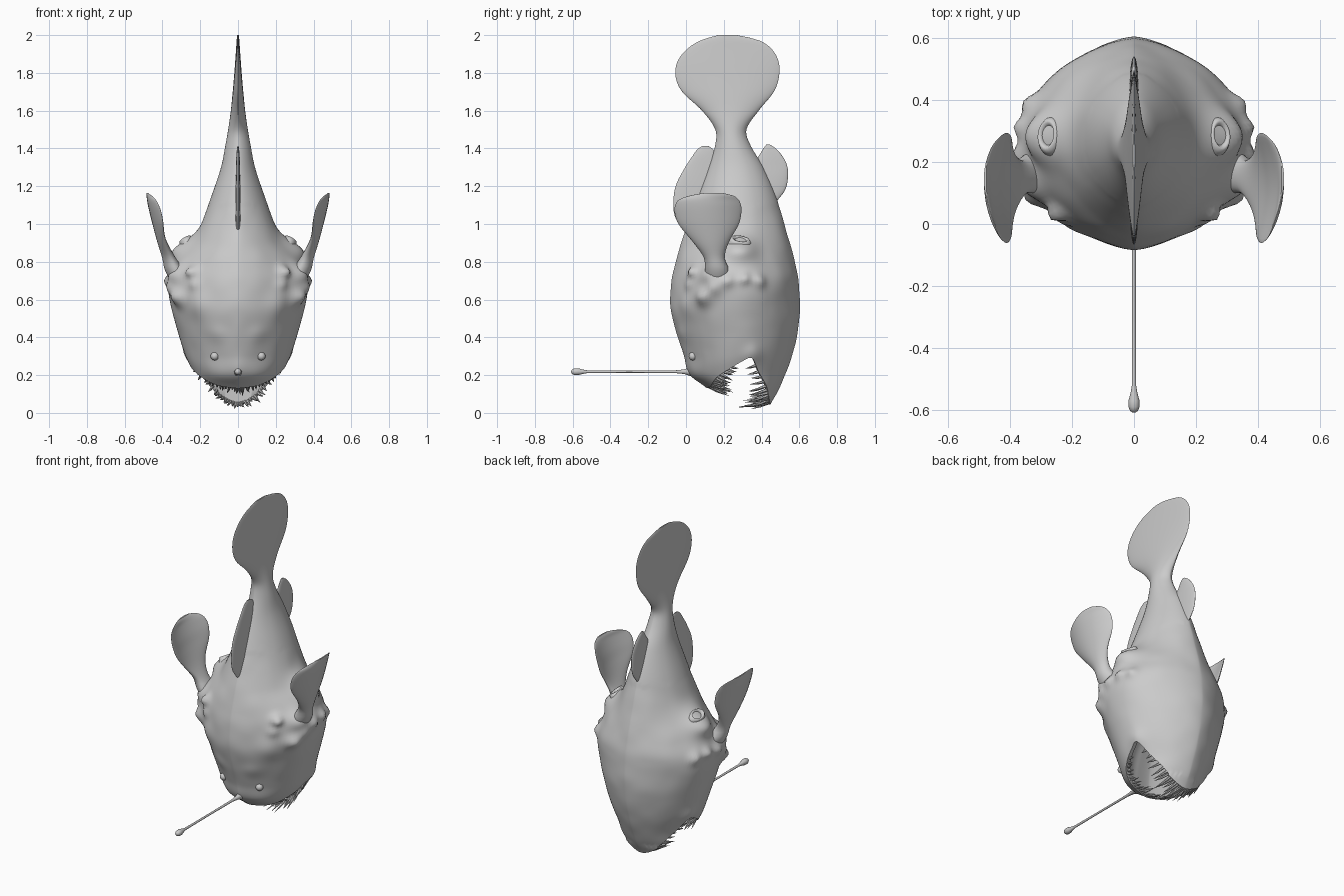
import bpy, bmesh, math, random
from mathutils import Vector, noise

if "Cube" in bpy.data.objects:
    bpy.data.objects.remove(bpy.data.objects["Cube"])

random.seed(4)

def finish(name, bm, sharp=50):
    bmesh.ops.recalc_face_normals(bm, faces=bm.faces[:])
    me = bpy.data.meshes.new(name)
    bm.to_mesh(me)
    bm.free()
    ob = bpy.data.objects.new(name, me)
    bpy.context.collection.objects.link(ob)
    bpy.ops.object.select_all(action='DESELECT')
    ob.select_set(True)
    bpy.context.view_layer.objects.active = ob
    bpy.ops.object.shade_smooth_by_angle(angle=math.radians(sharp))
    return ob

def curve_at(rows, z):
    """Smooth interpolation of table rows keyed by their first value."""
    z = min(max(z, rows[0][0]), rows[-1][0])
    i = max(k for k in range(len(rows) - 1) if rows[k][0] <= z)
    slope = lambda k, c: ((rows[min(k + 1, len(rows) - 1)][c] - rows[max(k - 1, 0)][c]) /
                          (rows[min(k + 1, len(rows) - 1)][0] - rows[max(k - 1, 0)][0]))
    h = rows[i + 1][0] - rows[i][0]
    t = (z - rows[i][0]) / h
    out = []
    for c in range(1, len(rows[0])):
        a, b = rows[i][c], rows[i + 1][c]
        out.append(a * (2*t**3 - 3*t*t + 1) + b * (3*t*t - 2*t**3) +
                   h * (slope(i, c) * (t**3 - 2*t*t + t) + slope(i + 1, c) * (t**3 - t*t)))
    return out

def skin(bm, rings, caps=True):
    vs = [[bm.verts.new(p) for p in r] for r in rings]
    n = len(vs[0])
    for a, b in zip(vs, vs[1:]):
        for j in range(n):
            bm.faces.new((a[j], a[(j + 1) % n], b[(j + 1) % n], b[j]))
    if caps:
        bm.faces.new(vs[0])
        bm.faces.new(vs[-1])

# Body with tail fan: z, front y, back y, half width
BODY = [(0.03, .16, .44, .15), (.12, .12, .49, .195), (.2, .02, .525, .23), (.3, -.01, .56, .275),
        (.42, -.05, .59, .315), (.56, -.082, .603, .355), (.7, -.075, .595, .37), (.8, -.055, .575, .32),
        (.9, -.025, .55, .245), (1.0, .01, .52, .195), (1.15, .065, .475, .14), (1.3, .12, .41, .09),
        (1.42, .155, .34, .066), (1.5, .155, .32, .052), (1.6, .085, .385, .038), (1.7, -.02, .465, .028),
        (1.78, -.055, .492, .021), (1.86, -.045, .49, .015), (1.93, .01, .45, .010),
        (1.975, .085, .38, .007), (2.0, .17, .27, .004)]
# Mouth rim height around the head, keyed by sine of the angle
RIM = [(-1, .13), (-.75, .15), (-.2, .225), (.1, .275), (.25, .29), (.45, .21), (.75, .10), (1, .042)]
# Lumps on the right half: x, y, z, radius, height
LUMPS = [(.26, .28, .86, .08, .075), (.37, .22, .7, .035, .025), (.36, .31, .71, .03, .025),
         (.34, .39, .70, .035, .025), (.35, .15, .66, .04, .025), (.24, .04, .75, .03, .04),
         (.32, .09, .61, .045, .045), (.22, .03, .68, .03, .02), (.32, .13, .74, .06, .04),
         (.1, -.01, .42, .05, .008), (.2, .02, .57, .07, .015), (.27, .35, .31, .05, .015)]

def body_point(z, th):
    y0, y1, w = curve_at(BODY, z)
    c, s = math.cos(th), math.sin(th)
    mid = (y0 + y1) / 2
    # Wedge-like back ridge and slightly flattened flanks
    power = 1.1 + (.22 if s < 0 else .2) * min(1, abs(s) * 2) * (z > .1)
    p = Vector((w * math.copysign(abs(c) ** power, c), mid + (y1 - y0) / 2 * s, z))
    out = Vector((p.x, (p.y - mid), 0)).normalized()
    if z < 1.1:
        q = Vector((abs(p.x), p.y, z))
        push = sum(h * math.exp(-((q - Vector((x, y, zz))).length / r) ** 2) for x, y, zz, r, h in LUMPS)
        push += .004 * noise.noise(q * 9)
        p += out * push
    return p

rim_z = lambda th: curve_at(RIM, math.sin(th))[0]
N, LEVELS = 128, 130
angles = [2 * math.pi * j / N for j in range(N)]
rings = []
for k in range(9, -1, -1):   # mouth cavity
    f = k / 9 * .93
    ring = []
    for a in angles:
        p = body_point(rim_z(a), a)
        sc = .9 * math.sqrt(1 - f * f)
        ring.append((p.x * sc, .28 + (p.y - .28) * sc, p.z + .012 + (.52 - p.z) * f))
    rings.append(ring)
for k in range(LEVELS + 1):  # outer skin
    t = k / LEVELS
    rings.append([body_point(rim_z(a) + (2 - rim_z(a)) * t, a) for a in angles])
bm = bmesh.new()
skin(bm, rings)
finish("body", bm)

# Fins: rows are z, front y, back y, half thickness, centre x
def fin(name, rows, side=1, cup=0, n=32, levels=36):
    bm = bmesh.new()
    z0, z1 = rows[0][0], rows[-1][0]
    rings = []
    for k in range(levels + 1):
        z = z0 + (z1 - z0) * math.sin(k / levels * math.pi / 2)
        y0, y1, w, cx = curve_at(rows, z)
        ring = []
        for j in range(n):
            a = 2 * math.pi * j / n
            dy = (y1 - y0) / 2 * math.sin(a)
            ring.append((side * (cx + w * math.cos(a) - cup * dy * dy), (y0 + y1) / 2 + dy, z))
        rings.append(ring)
    skin(bm, rings)
    finish(name, bm)

fin("dorsal_fin", [(.97, -.01, .15, .012, 0), (1.03, -.055, .2, .014, 0), (1.1, -.067, .2, .014, 0),
                   (1.2, -.055, .2, .013, 0), (1.3, -.005, .2, .011, 0), (1.36, .035, .16, .009, 0),
                   (1.395, .06, .145, .006, 0), (1.412, .085, .12, .003, 0)])
fin("anal_fin", [(1.12, .4, .48, .012, 0), (1.18, .35, .525, .014, 0), (1.25, .35, .54, .014, 0),
                 (1.31, .35, .535, .012, 0), (1.36, .385, .51, .01, 0), (1.4, .41, .475, .007, 0),
                 (1.42, .425, .445, .003, 0)])
PECTORAL = [(.64, .12, .22, .03, .29), (.75, .10, .23, .05, .335), (.82, .095, .205, .036, .365),
            (.9, .04, .225, .026, .40), (1.0, -.04, .28, .018, .435), (1.06, -.06, .293, .015, .453),
            (1.10, -.057, .291, .012, .465), (1.13, -.035, .277, .009, .473),
            (1.15, .02, .25, .007, .477), (1.163, .09, .2, .004, .48)]
for side, tag in ((1, "right"), (-1, "left")):
    fin(tag + "_pectoral_fin", PECTORAL, side, 1.5)

    # Gill opening: raised tube with a hollow middle
    bm = bmesh.new()
    axis = Vector((side * .5, .15, .85)).normalized()
    u = axis.cross(Vector((0, 1, 0))).normalized()
    v = axis.cross(u)
    c = Vector((side * .275, .285, .91))
    prof = [(.085, -.08), (.066, -.03), (.056, 0), (.047, .014), (.038, .014), (.03, .002), (.026, -.018), (.015, -.022)]
    skin(bm, [[c + axis * h + (u * .7 * math.cos(a * math.pi / 12) + v * 1.05 * math.sin(a * math.pi / 12)) * r
               for a in range(24)] for r, h in prof])
    finish(tag + "_gill_opening", bm, 80)

    # Small eye
    bm = bmesh.new()
    bmesh.ops.create_uvsphere(bm, u_segments=16, v_segments=10, radius=.022)
    th = math.radians(-57 if side > 0 else -123)
    bmesh.ops.translate(bm, verts=bm.verts, vec=body_point(.3, th))
    finish(tag + "_eye", bm)

# Lure: thin rod ending in a bulb, radius keyed by y
bm = bmesh.new()
LURE = [(-.608, .004), (-.603, .012), (-.59, .018), (-.57, .018), (-.545, .011), (-.52, .007),
        (-.3, .006), (-.06, .007), (-.01, .012), (.02, .022), (.06, .03)]
skin(bm, [[(r * math.cos(a * math.pi / 8), y, .218 + r * math.sin(a * math.pi / 8)) for a in range(16)]
          for y, r in LURE])
finish("lure", bm)

# Teeth along both jaws
def teeth(name, count, start, end, direction, size):
    bm = bmesh.new()
    for i in range(count):
        th = math.radians(start + (end - start) * (i + .5) / count)
        base = body_point(rim_z(th), th)
        base = Vector((base.x * .95, .28 + (base.y - .28) * .95, base.z + .01))
        d = direction(th).normalized()
        d = (d + Vector([random.uniform(-.12, .12) for _ in range(3)])).normalized()
        length = size(th) * random.uniform(.6, 1.1)
        u = d.orthogonal().normalized()
        v = d.cross(u)
        bend = Vector((0, 0, .12 * length))
        pts = []
        for t, r in ((0, .009), (.5, .006), (1, .0006)):
            o = base + d * length * t + bend * (t * t - t)
            pts.append([o + (u * math.cos(k * math.pi / 3) + v * math.sin(k * math.pi / 3)) * r for k in range(6)])
        skin(bm, pts)
    finish(name, bm)

teeth("upper_teeth", 32, -175, -5, lambda a: Vector((.15 * math.cos(a), .8, -.3)),
      lambda a: .04 + .085 * abs(math.sin(a)))
teeth("lower_teeth", 30, 20, 160, lambda a: Vector((.3 * math.cos(a), -.9, -.22)),
      lambda a: .04 + .12 * math.sin(a) ** 2)
